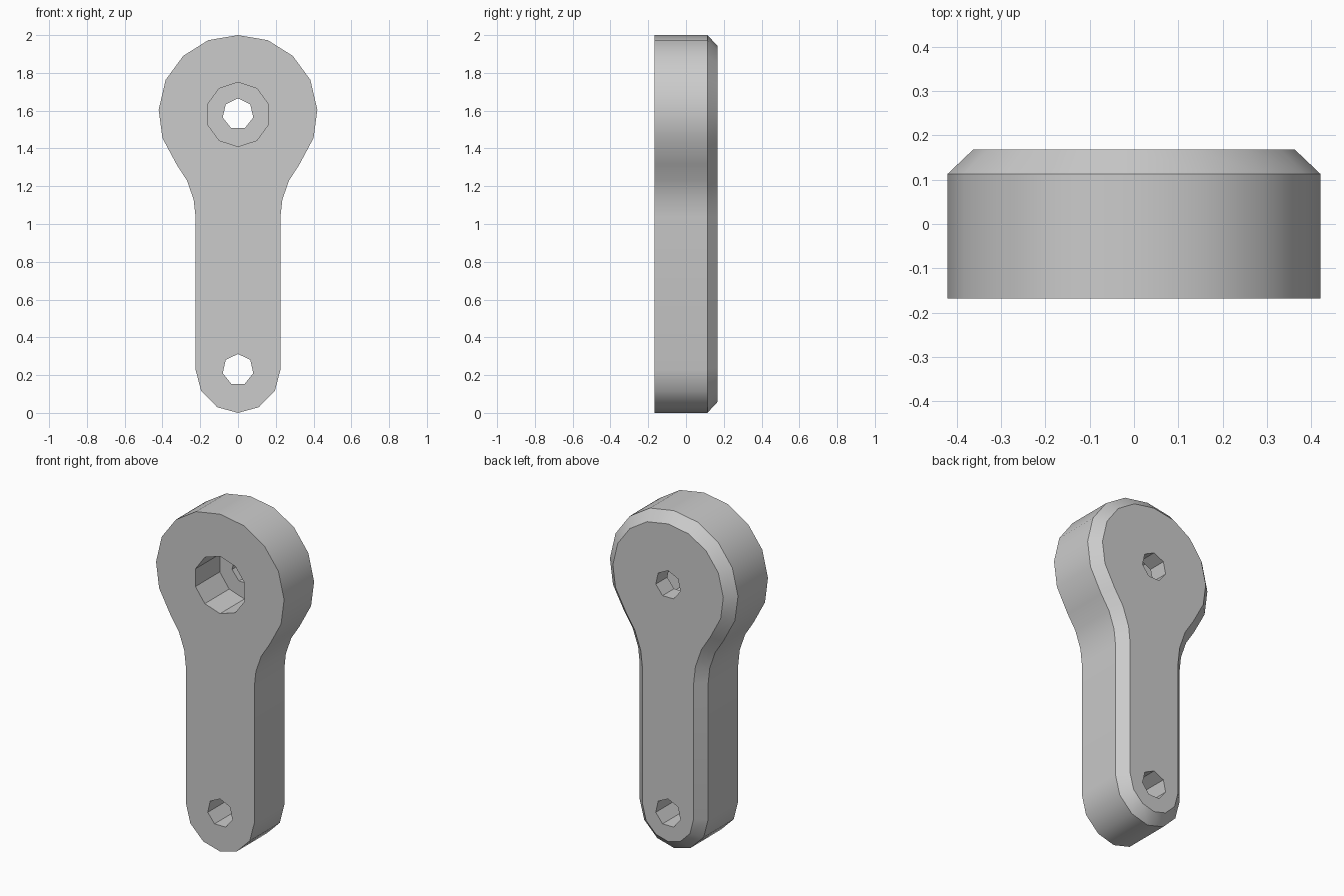
import bpy, bmesh, math
from mathutils import Vector

if "Cube" in bpy.data.objects:
    bpy.data.objects.remove(bpy.data.objects["Cube"])

FRONT, SHOULDER, BACK, BORE_FLOOR = -0.168, 0.113, 0.168, 0.06
CHAMFER = 0.057

# Right half of the arm outline, from bottom tip to top
half = [(0, 0), (0.11, 0.03), (0.195, 0.115), (0.225, 0.23), (0.225, 1.04),
        (0.235, 1.13), (0.27, 1.23), (0.325, 1.315), (0.4, 1.455), (0.42, 1.605),
        (0.383, 1.763), (0.29, 1.89), (0.158, 1.973), (0, 2)]
outline = [Vector(p) for p in half + [(-x, z) for x, z in half[-2:0:-1]]]


def inset(points, dist):
    """Mitred inward offset of a counter-clockwise loop."""
    result = []
    for i, p in enumerate(points):
        a = (p - points[i - 1]).normalized()
        b = (points[(i + 1) % len(points)] - p).normalized()
        na, nb = Vector((-a.y, a.x)), Vector((-b.y, b.x))
        result.append(p + (na + nb) * dist / (1 + na.dot(nb)))
    return result


def polygon(sides, radius, height):
    """Regular polygon with a corner at the top."""
    step = 2 * math.pi / sides
    return [Vector((radius * math.sin(i * step), height + radius * math.cos(i * step)))
            for i in range(sides)]


bm = bmesh.new()


def ring(points, y):
    verts = [bm.verts.new((p.x, y, p.y)) for p in points]
    return [bm.edges.new((v, verts[(i + 1) % len(verts)])) for i, v in enumerate(verts)]


def wall(a, b):
    for e, f in zip(a, b):
        bm.faces.new((e.verts[0], e.verts[1], f.verts[1], f.verts[0]))


def cap(*loops):
    bmesh.ops.triangle_fill(bm, use_beauty=True, edges=[e for l in loops for e in l])


# Outer body with chamfered back rim
front, shoulder = ring(outline, FRONT), ring(outline, SHOULDER)
back = ring(inset(outline, CHAMFER), BACK)
wall(front, shoulder)
wall(shoulder, back)

# Lower through hole
low = polygon(7, 0.083, 0.229)
low_front, low_back = ring(low, FRONT), ring(low, BACK)
wall(low_front, low_back)

# Upper counterbore and its through hole
bore, pin = polygon(10, 0.17, 1.58), polygon(7, 0.083, 1.582)
bore_front, bore_floor = ring(bore, FRONT), ring(bore, BORE_FLOOR)
pin_floor, pin_back = ring(pin, BORE_FLOOR), ring(pin, BACK)
wall(bore_front, bore_floor)
wall(pin_floor, pin_back)

# Flat faces around the holes
cap(front, low_front, bore_front)
cap(back, low_back, pin_back)
cap(bore_floor, pin_floor)
bmesh.ops.recalc_face_normals(bm, faces=bm.faces)

mesh = bpy.data.meshes.new("lever_arm")
bm.to_mesh(mesh)
bm.free()
arm = bpy.data.objects.new("lever_arm", mesh)
bpy.context.collection.objects.link(arm)

# Plain grey material
grey = bpy.data.materials.new("light_grey")
grey.use_nodes = True
colour = (0.6, 0.6, 0.6, 1)
grey.diffuse_color = colour
grey.node_tree.nodes["Principled BSDF"].inputs["Base Color"].default_value = colour
mesh.materials.append(grey)

# Smooth rim with sharp hole and chamfer edges
bpy.context.view_layer.objects.active = arm
arm.select_set(True)
bpy.ops.object.shade_smooth_by_angle(angle=math.radians(32))
